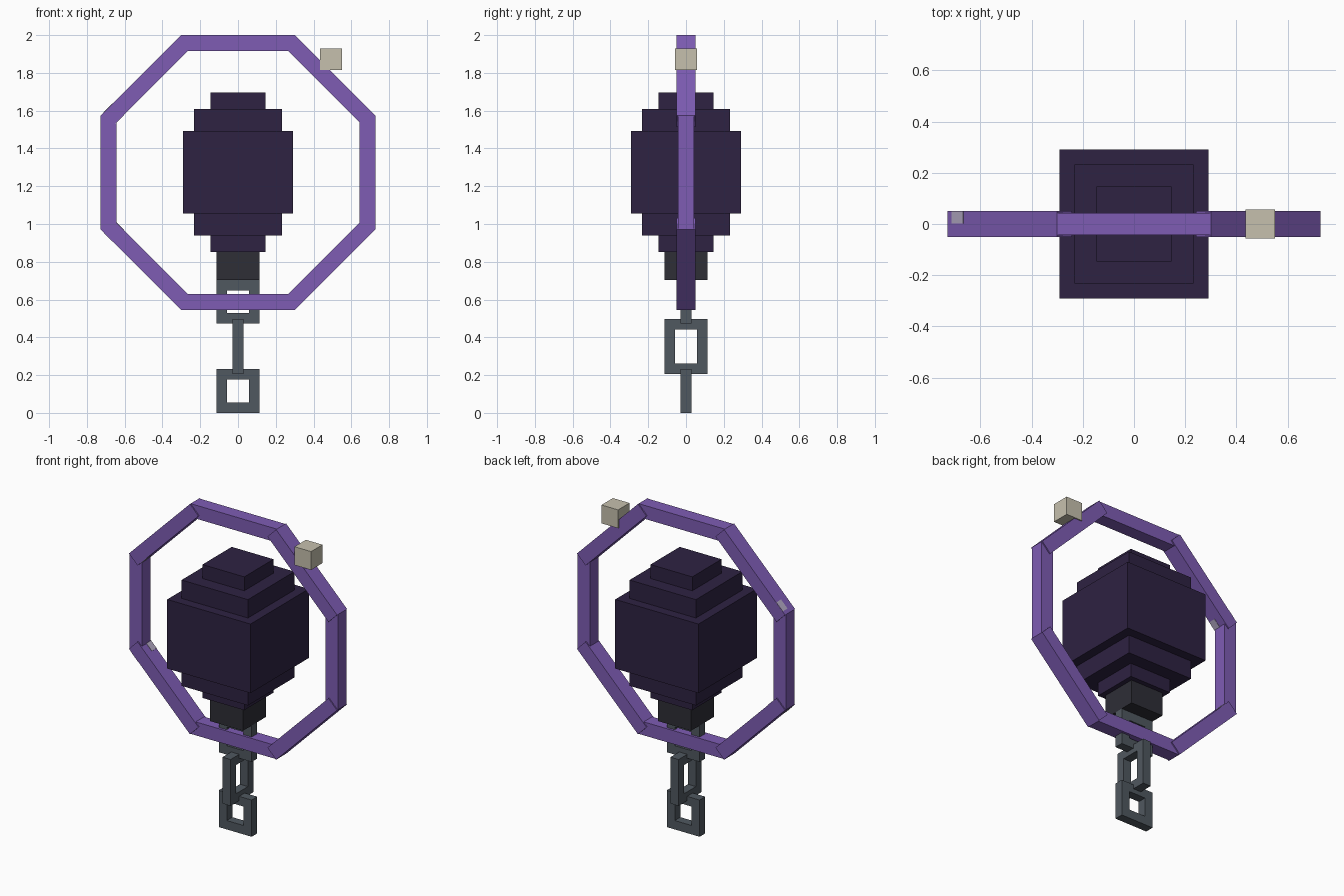
import bpy, bmesh, math
from mathutils import Matrix, Vector

if "Cube" in bpy.data.objects:
    bpy.data.objects.remove(bpy.data.objects["Cube"], do_unlink=True)


def material(name, r, g, b):
    def lin(c):
        c /= 255
        return c / 12.92 if c <= 0.04045 else ((c + 0.055) / 1.055) ** 2.4
    col = (lin(r), lin(g), lin(b), 1)
    m = bpy.data.materials.new(name)
    m.diffuse_color = col
    m.use_nodes = True
    m.node_tree.nodes["Principled BSDF"].inputs["Base Color"].default_value = col
    return m


PURPLE = material("purple", 126, 92, 180)
DARK = material("dark_violet", 46, 34, 66)
CHARCOAL = material("charcoal", 46, 46, 54)
STEEL = material("steel_grey", 80, 88, 96)
CREAM = material("cream", 198, 192, 174)
LAVENDER = material("pale_lavender", 176, 166, 192)


def finish(name, bm, mat):
    bmesh.ops.recalc_face_normals(bm, faces=bm.faces)
    me = bpy.data.meshes.new(name)
    bm.to_mesh(me)
    bm.free()
    me.materials.append(mat)
    ob = bpy.data.objects.new(name, me)
    bpy.context.collection.objects.link(ob)
    return ob


def box(name, center, size, mat, frame=Matrix()):
    bm = bmesh.new()
    bmesh.ops.create_cube(bm, size=1)
    bm.transform(frame @ Matrix.Translation(center) @ Matrix.Diagonal((*size, 1)))
    return finish(name, bm, mat)


def link(name, z0, z1, turn):
    """Rectangular chain link with a window, turned about z."""
    half, wall, depth = 0.115, 0.056, 0.056
    bm = bmesh.new()

    def loop(inset):
        return [bm.verts.new((x * (half - inset), -depth / 2, z)) for x, z in
                ((-1, z0 + inset), (1, z0 + inset), (1, z1 - inset), (-1, z1 - inset))]
    outer, inner = loop(0), loop(wall)
    faces = [bm.faces.new((outer[i], outer[(i + 1) % 4], inner[(i + 1) % 4], inner[i]))
             for i in range(4)]
    ext = bmesh.ops.extrude_face_region(bm, geom=faces, use_keep_orig=True)
    verts = [g for g in ext["geom"] if isinstance(g, bmesh.types.BMVert)]
    bmesh.ops.translate(bm, verts=verts, vec=(0, depth, 0))
    bm.transform(Matrix.Rotation(turn, 4, 'Z'))
    return finish(name, bm, STEEL)


# Stepped core, stacked from the bottom up
levels = [0.853, 0.939, 1.055, 1.492, 1.608, 1.696]
halves = [0.146, 0.232, 0.291, 0.232, 0.146]
for i, h in enumerate(halves):
    z0, z1 = levels[i], levels[i + 1]
    box(f"core_tier_{i + 1}", (0, 0, (z0 + z1) / 2), (2 * h, 2 * h, z1 - z0), DARK)

# Socket under the core
box("socket", (0, 0, 0.778), (0.23, 0.23, 0.15), CHARCOAL)

# Hanging chain
link("chain_link_top", 0.473, 0.703, 0)
link("chain_link_middle", 0.205, 0.498, math.pi / 2)
link("chain_link_bottom", 0.0, 0.232, 0)

# Eight-sided ring, diagonal bars slightly deeper
APOTHEM, BAR, MID = 0.7275, 0.085, 1.2725
length = 2 * APOTHEM * math.tan(math.pi / 8)


def ring_frame(degrees):
    return Matrix.Translation((0, 0, MID)) @ Matrix.Rotation(math.radians(degrees), 4, 'Y')


for i in range(8):
    depth = 0.1 if i % 2 else 0.085
    box(f"ring_bar_{i + 1}", (0, 0, APOTHEM - BAR / 2), (length, depth, BAR),
        PURPLE, ring_frame(45 * i))

# Pale marks on the two diagonal bars of one side
for label, angle, s in (("upper", -45, 1), ("lower", -135, -1)):
    for side, radius, y in (("outer", APOTHEM, 0.026), ("inner", APOTHEM - BAR, -0.026)):
        box(f"ring_mark_{label}_{side}", (-0.245 * s, y * s, radius),
            (0.064, 0.047, 0.004), LAVENDER, ring_frame(angle))

# Small cube riding on the ring
box("ring_cube", (0.493, 0, 1.872), (0.116, 0.114, 0.116), CREAM)
